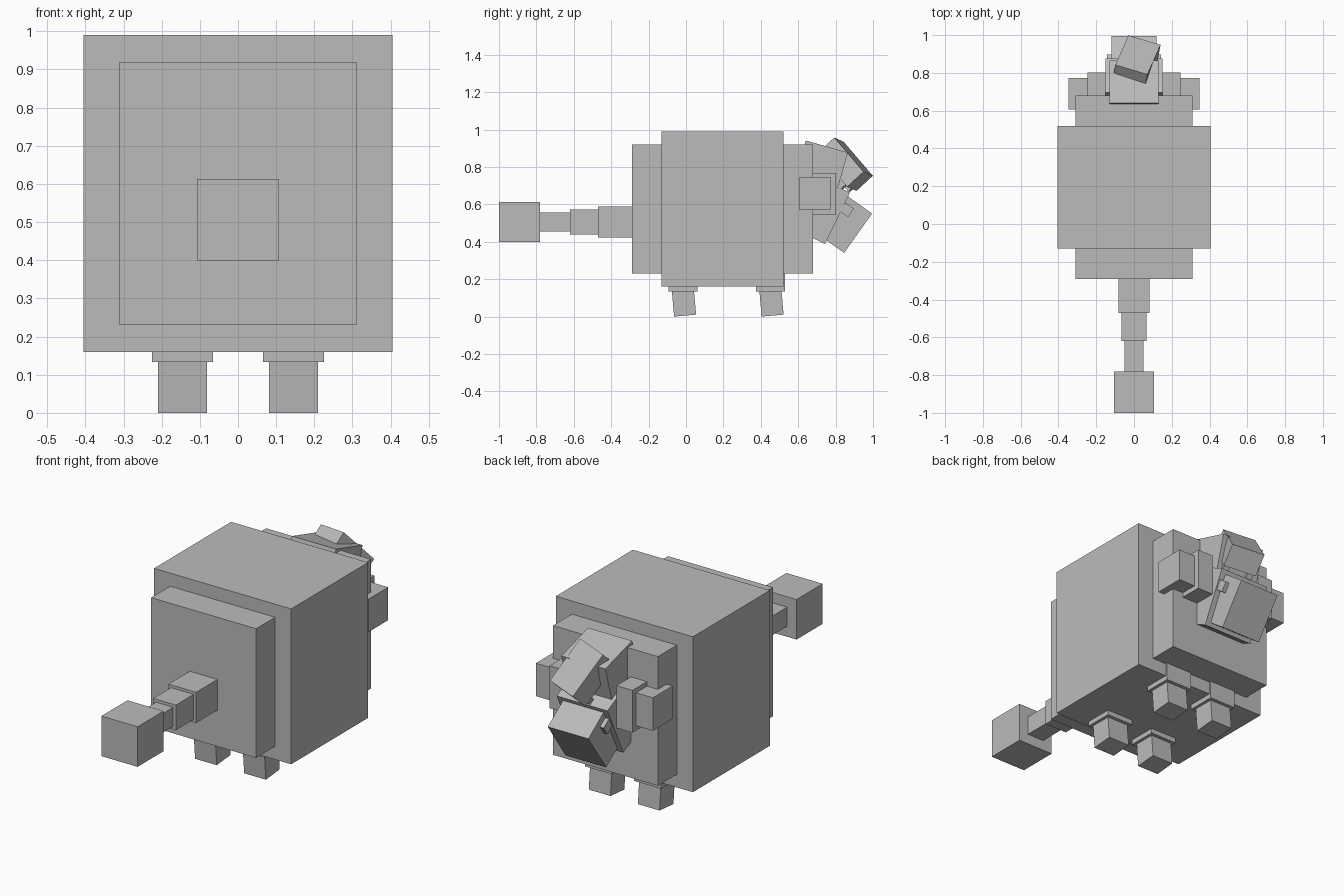
import bpy
import bmesh
from math import radians
from mathutils import Matrix, Vector

default = bpy.data.objects.get("Cube")
if default:
    bpy.data.objects.remove(default, do_unlink=True)

grey = bpy.data.materials.new("plain_grey")
grey.use_nodes = True
COLOUR = (0.5, 0.5, 0.5, 1)
grey.diffuse_color = COLOUR
grey.node_tree.nodes["Principled BSDF"].inputs["Base Color"].default_value = COLOUR


def box(name, centre, size, rotation=Matrix.Identity(4)):
    """Flat-shaded box with its rotation baked into the mesh."""
    mesh = bpy.data.meshes.new(name)
    bm = bmesh.new()
    bmesh.ops.create_cube(bm, size=1, matrix=rotation @ Matrix.Diagonal((*size, 1)))
    bm.to_mesh(mesh)
    bm.free()
    mesh.materials.append(grey)
    obj = bpy.data.objects.new(name, mesh)
    obj.location = centre
    bpy.context.collection.objects.link(obj)
    return obj


def span(name, x, y, z):
    """Upright box from its extents on each axis."""
    return box(name, [(a + b) / 2 for a, b in (x, y, z)],
               [b - a for a, b in (x, y, z)])


def pitch(degrees):
    return Matrix.Rotation(radians(degrees), 4, 'X')


# Body: a large block with a longer, slimmer core through it
span("body", (-0.405, 0.405), (-0.13, 0.52), (0.16, 0.99))
span("body_core", (-0.31, 0.31), (-0.29, 0.68), (0.23, 0.92))

# Tail: tapering blocks with a cube at the tip
end = -0.29
for i, (half, next_end) in enumerate([(0.082, -0.47), (0.067, -0.62),
                                      (0.051, -0.78), (0.107, -1.0)]):
    name = "tail_tip" if i == 3 else f"tail_segment_{i + 1}"
    span(name, (-half, half), (next_end, end), (0.506 - half, 0.506 + half))
    end = next_end

# Paired parts: legs and ears
for side, s in (("left", 1), ("right", -1)):
    for place, y in (("tail_end", -0.016), ("head_end", 0.452)):
        box(f"{side}_{place}_leg_cuff", (s * 0.145, y, 0.212), (0.16, 0.157, 0.157))
        box(f"{side}_{place}_foot", (s * 0.145, y + 0.005, 0.075),
            (0.128, 0.118, 0.14), pitch(5))
    box(f"{side}_inner_ear", (s * 0.198, 0.74, 0.656), (0.095, 0.124, 0.226))
    box(f"{side}_outer_ear", (s * 0.296, 0.69, 0.657), (0.1, 0.166, 0.176))
    # Small teeth at the corners of the lower jaw
    box(f"{side}_lower_tooth", (s * 0.125, 0.86, 0.57), (0.035, 0.055, 0.055), pitch(-35))

# Head
box("skull", (0, 0.712, 0.765), (0.26, 0.234, 0.3), pitch(-16))
box("throat", (0, 0.72, 0.569), (0.3, 0.2, 0.305), pitch(-26))
box("lower_jaw", (0, 0.855, 0.492), (0.24, 0.16, 0.258), pitch(-35.5))

# Upper jaw: a twisted slab defined by its top front corner and two edges
corner = Vector((0.143, 0.948, 0.775))
across = Vector((-0.17, 0.05, -0.022))
back = Vector((-0.075, -0.155, 0.182))
up = across.cross(back).normalized()
right = -across.normalized()
forward = up.cross(right)
twist = Matrix((right, forward, up)).transposed().to_4x4()
top = corner + (across + back) / 2
box("upper_jaw", top - up * 0.06, (across.length, back.length, 0.12), twist)
for side, s in (("left", 1), ("right", -1)):
    box(f"{side}_upper_tooth", top - up * 0.125 + right * s * 0.065 + forward * 0.09,
        (0.03, 0.035, 0.05), twist)
